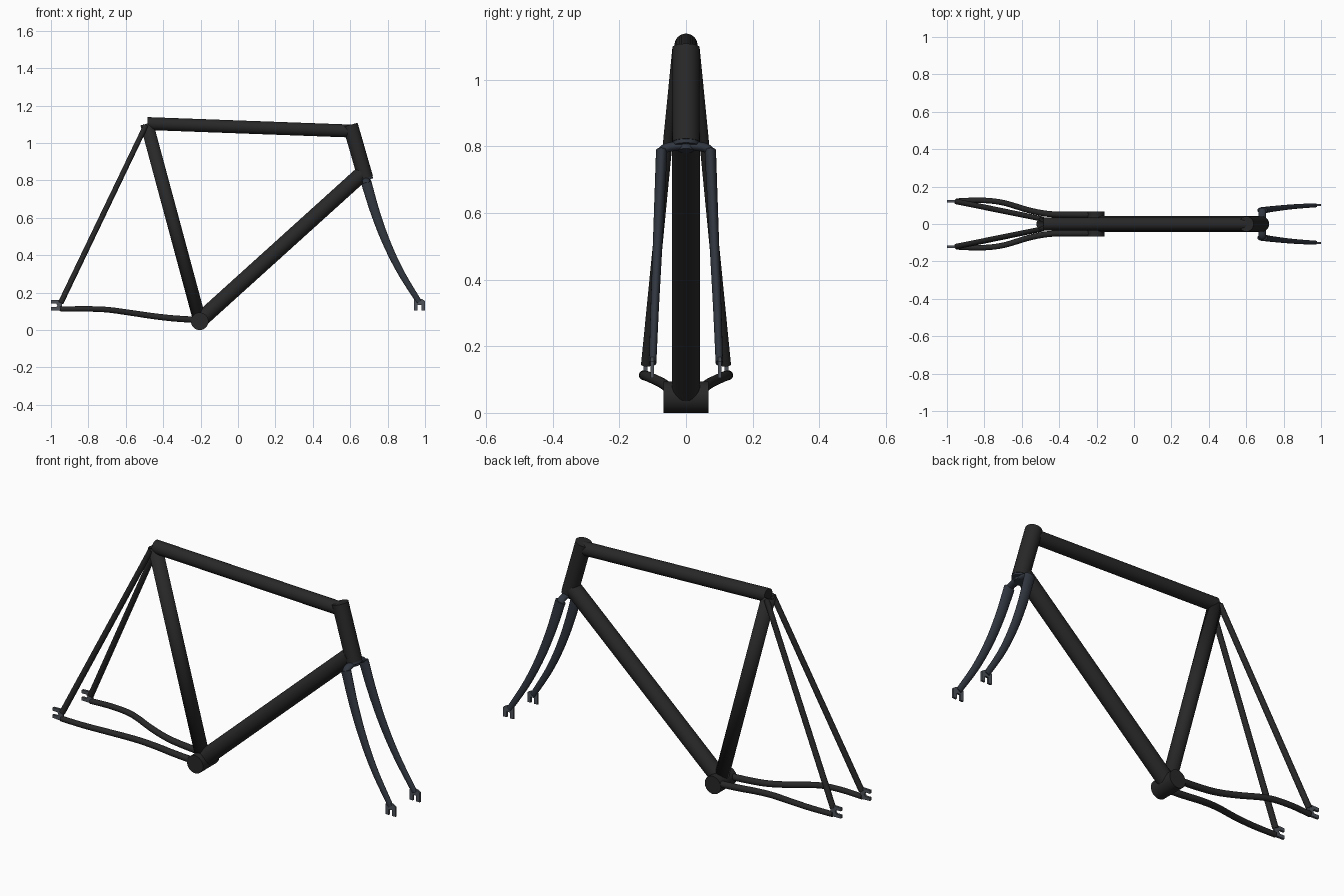
import bpy, bmesh, math
from mathutils import Vector

if "Cube" in bpy.data.objects:
    bpy.data.objects.remove(bpy.data.objects["Cube"])


def material(name, rgb):
    m = bpy.data.materials.new(name)
    m.diffuse_color = (*rgb, 1)
    m.use_nodes = True
    m.node_tree.nodes["Principled BSDF"].inputs["Base Color"].default_value = m.diffuse_color
    return m


BLACK = material("black_paint", (0.021, 0.021, 0.022))
BLUE = material("blue_black_paint", (0.03, 0.037, 0.05))
STEEL = material("steel", (0.075, 0.085, 0.1))


def finish(name, bm, mat, mirror=False):
    bmesh.ops.recalc_face_normals(bm, faces=bm.faces[:])
    me = bpy.data.meshes.new(name)
    bm.to_mesh(me)
    bm.free()
    me.materials.append(mat)
    ob = bpy.data.objects.new(name, me)
    bpy.context.collection.objects.link(ob)
    bpy.ops.object.select_all(action='DESELECT')
    ob.select_set(True)
    bpy.context.view_layer.objects.active = ob
    bpy.ops.object.shade_smooth_by_angle(angle=math.radians(40))
    if mirror:
        mod = ob.modifiers.new("mirror", 'MIRROR')
        mod.use_axis = (False, True, False)
        mod.use_clip = False
        mod.use_mirror_merge = False
    return ob


def smooth_path(pts, steps):
    """Catmull-Rom interpolation through the points (any dimension)."""
    pts = [Vector(p) for p in pts]
    ext = [2 * pts[0] - pts[1]] + pts + [2 * pts[-1] - pts[-2]]
    out = []
    for i in range(1, len(ext) - 2):
        a, b, c, d = ext[i - 1:i + 3]
        for k in range(steps):
            t = k / steps
            out.append(0.5 * (2 * b + (c - a) * t + (2 * a - 5 * b + 4 * c - d) * t * t
                              + (3 * b - a - 3 * c + d) * t ** 3))
    return out + [pts[-1]]


def sweep(name, pts, r0, r1, mat, ref=(0, 1, 0), steps=1, sides=32, caps=True, mirror=False):
    """Oval tube along a path; r0 and r1 are (radius along ref, other radius) at the ends."""
    path = smooth_path(pts, steps)
    bm = bmesh.new()
    rings = []
    n = len(path) - 1
    for i, p in enumerate(path):
        t = (path[min(i + 1, n)] - path[max(i - 1, 0)]).normalized()
        u = Vector(ref)
        u = (u - t * u.dot(t)).normalized()
        v = t.cross(u)
        f = i / n
        ru, rv = (a + (b - a) * f for a, b in zip(r0, r1))
        rings.append([bm.verts.new(p + u * ru * math.cos(j * math.tau / sides)
                                   + v * rv * math.sin(j * math.tau / sides)) for j in range(sides)])
    for a, b in zip(rings, rings[1:]):
        for j in range(sides):
            k = (j + 1) % sides
            bm.faces.new((a[j], a[k], b[k], b[j]))
    if caps:
        bm.faces.new(rings[0])
        bm.faces.new(rings[-1])
    return finish(name, bm, mat, mirror)


def tube(name, a, b, r, mat=BLACK, **kw):
    return sweep(name, [a, b], (r, r), (r, r), mat, **kw)


def plate(name, outline, y, thick, mat):
    """Flat xz outline extruded along y, mirrored to both sides."""
    bm = bmesh.new()
    f = bm.faces.new([bm.verts.new((x, y - thick / 2, z)) for x, z in outline])
    ext = bmesh.ops.extrude_face_region(bm, geom=[f])["geom"]
    bmesh.ops.translate(bm, vec=(0, thick, 0), verts=[g for g in ext if isinstance(g, bmesh.types.BMVert)])
    return finish(name, bm, mat, True)


# Main triangle
tube("bottom_bracket_shell", (-0.205, -0.068, 0.047), (-0.205, 0.068, 0.047), 0.047, ref=(1, 0, 0))
seat = tube("seat_tube", (-0.207, 0, 0.06), (-0.488, 0, 1.103), 0.035, caps=False)
wall = seat.modifiers.new("wall", 'SOLIDIFY')
wall.thickness = 0.007
wall.offset = -1
tube("top_tube", (-0.484, 0, 1.104), (0.605, 0, 1.064), 0.0345)
tube("down_tube", (-0.2, 0, 0.055), (0.664, 0, 0.836), 0.042)
head_top, head_low = Vector((0.6, 0, 1.097)), Vector((0.682, 0, 0.812))
tube("head_tube", head_top, head_low, 0.041)

# Rear stays, left and right
sweep("seat_stays", [(-0.492, 0.027, 1.095), (-0.948, 0.12, 0.145)],
      (0.014, 0.014), (0.015, 0.015), BLACK, sides=20, mirror=True)
sweep("chain_stays", [(-0.2, 0.05, 0.053), (-0.34, 0.05, 0.062), (-0.45, 0.053, 0.074), (-0.56, 0.073, 0.09),
                      (-0.7, 0.114, 0.109), (-0.82, 0.127, 0.113), (-0.95, 0.123, 0.112)],
      (0.017, 0.017), (0.014, 0.014), BLACK, steps=6, sides=20, mirror=True)

# Fork: crown race, arched crown and curved blades
axis = (head_low - head_top).normalized()
tube("crown_race", head_low, head_low + axis * 0.012, 0.039, BLUE)
tube("crown_neck", head_low, head_low + axis * 0.026, 0.024, BLUE)
sweep("fork_crown", [(0.687, -0.075, 0.78), (0.686, -0.062, 0.794), (0.686, -0.035, 0.8), (0.686, 0, 0.802),
                     (0.686, 0.035, 0.8), (0.686, 0.062, 0.794), (0.687, 0.075, 0.78)],
      (0.02, 0.014), (0.02, 0.014), BLUE, ref=(1, 0, 0), steps=4, sides=20)
sweep("fork_blades", [(0.686, 0.073, 0.788), (0.735, 0.08, 0.625), (0.795, 0.087, 0.465),
                      (0.87, 0.094, 0.31), (0.968, 0.1, 0.15)],
      (0.017, 0.028), (0.011, 0.015), BLUE, steps=8, sides=24, mirror=True)

# Slotted dropouts
plate("front_dropouts", [(0.94, 0.105), (0.94, 0.16), (0.952, 0.172), (0.985, 0.165), (1.0, 0.155), (1.0, 0.105),
                         (0.98, 0.105), (0.98, 0.135), (0.96, 0.135), (0.96, 0.105)], 0.101, 0.01, STEEL)
plate("rear_dropouts", [(-1.0, 0.16), (-0.95, 0.162), (-0.94, 0.15), (-0.94, 0.115), (-0.95, 0.103), (-1.0, 0.105),
                        (-1.0, 0.122), (-0.972, 0.122), (-0.966, 0.132), (-0.972, 0.143), (-1.0, 0.143)],
      0.122, 0.012, STEEL)
